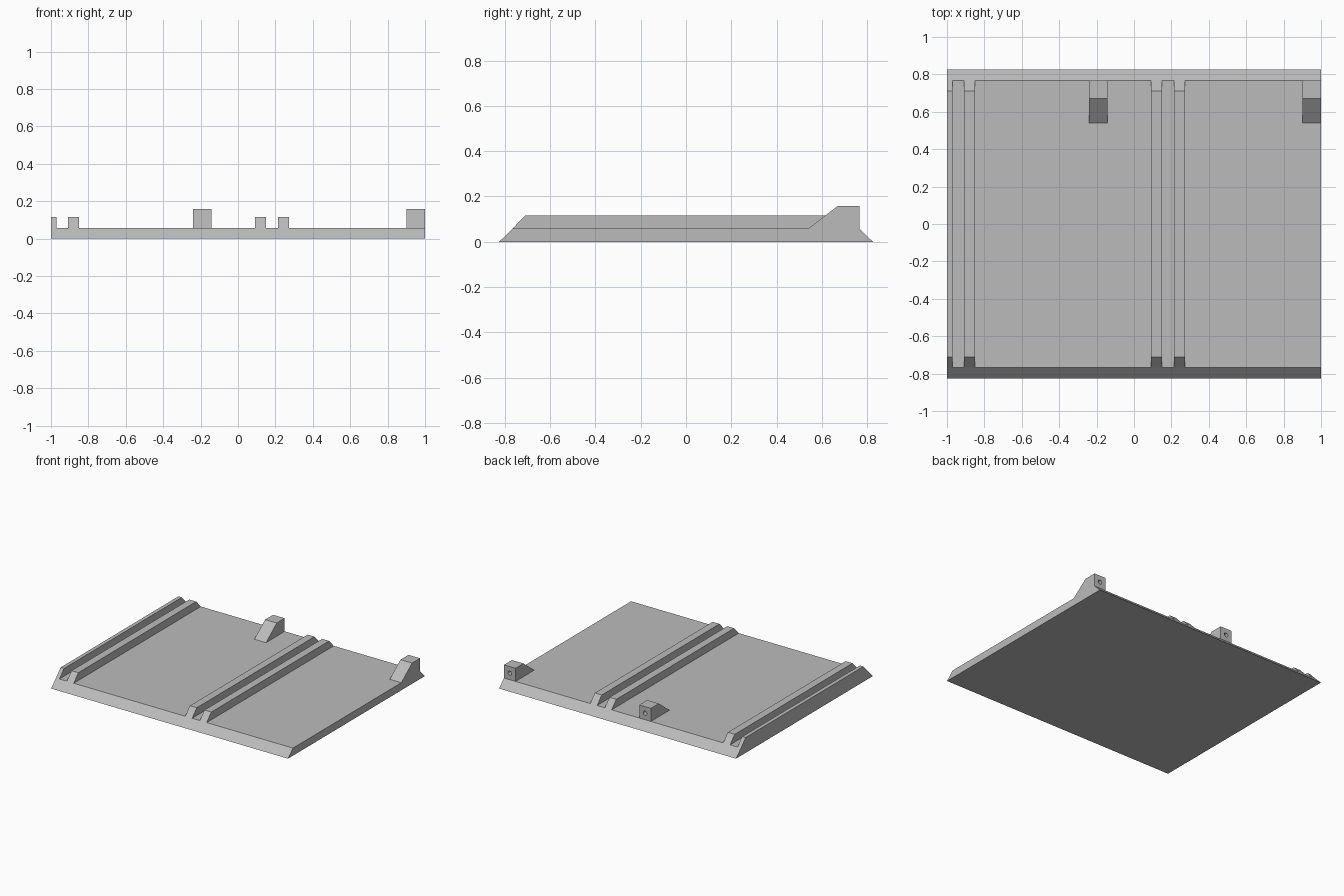
import bpy
import math

cube = bpy.data.objects.get("Cube")
if cube:
    bpy.data.objects.remove(cube)

BASE_TOP = 0.058
RAIL_TOP = 0.117
STOP_TOP = 0.158

grey = bpy.data.materials.new("plain_grey")
grey.use_nodes = True
colour = (0.5, 0.5, 0.5, 1)
grey.diffuse_color = colour
grey.node_tree.nodes["Principled BSDF"].inputs["Base Color"].default_value = colour


def extrude_profile(name, profile, x0, x1):
    """Sweep a closed (y, z) outline along x."""
    n = len(profile)
    verts = [(x, y, z) for x in (x0, x1) for y, z in profile]
    faces = [tuple(reversed(range(n))), tuple(range(n, 2 * n))]
    faces += [(i, (i + 1) % n, n + (i + 1) % n, n + i) for i in range(n)]
    mesh = bpy.data.meshes.new(name)
    mesh.from_pydata(verts, [], faces)
    mesh.materials.append(grey)
    obj = bpy.data.objects.new(name, mesh)
    bpy.context.collection.objects.link(obj)
    return obj


def bevel_profile(half_low, half_high, z0, z1):
    return [(-half_low, z0), (half_low, z0), (half_high, z1), (-half_high, z1)]


# Base slab with sloping front and back edges
extrude_profile("base_slab", bevel_profile(0.825, 0.766, 0, BASE_TOP), -1, 1)

# Two pairs of rails, the outermost one cut by the slab's side
rail = bevel_profile(0.766, 0.71, BASE_TOP, RAIL_TOP)
for name, x0, x1 in (("outer_rail_right", -1, -0.971), ("outer_rail_left", -0.908, -0.85),
                     ("inner_rail_right", 0.091, 0.149), ("inner_rail_left", 0.214, 0.272)):
    extrude_profile(name, rail, x0, x1)

# Wedge stops along the back edge, each with a blind hole in its back face
stop = [(0.54, BASE_TOP), (0.766, BASE_TOP), (0.766, STOP_TOP), (0.67, STOP_TOP)]
for name, x0, x1 in (("middle_stop", -0.24, -0.142), ("left_stop", 0.902, 1)):
    block = extrude_profile(name, stop, x0, x1)
    bpy.ops.mesh.primitive_cylinder_add(
        vertices=16, radius=0.016, depth=0.1,
        location=((x0 + x1) / 2, 0.766, 0.108), rotation=(math.pi / 2, 0, 0))
    cutter = bpy.context.object
    cutter.data.materials.append(grey)
    hole = block.modifiers.new("hole", "BOOLEAN")
    hole.operation = "DIFFERENCE"
    hole.solver = "EXACT"
    hole.object = cutter
    bpy.context.view_layer.objects.active = block
    bpy.ops.object.modifier_apply(modifier=hole.name)
    bpy.data.objects.remove(cutter)
